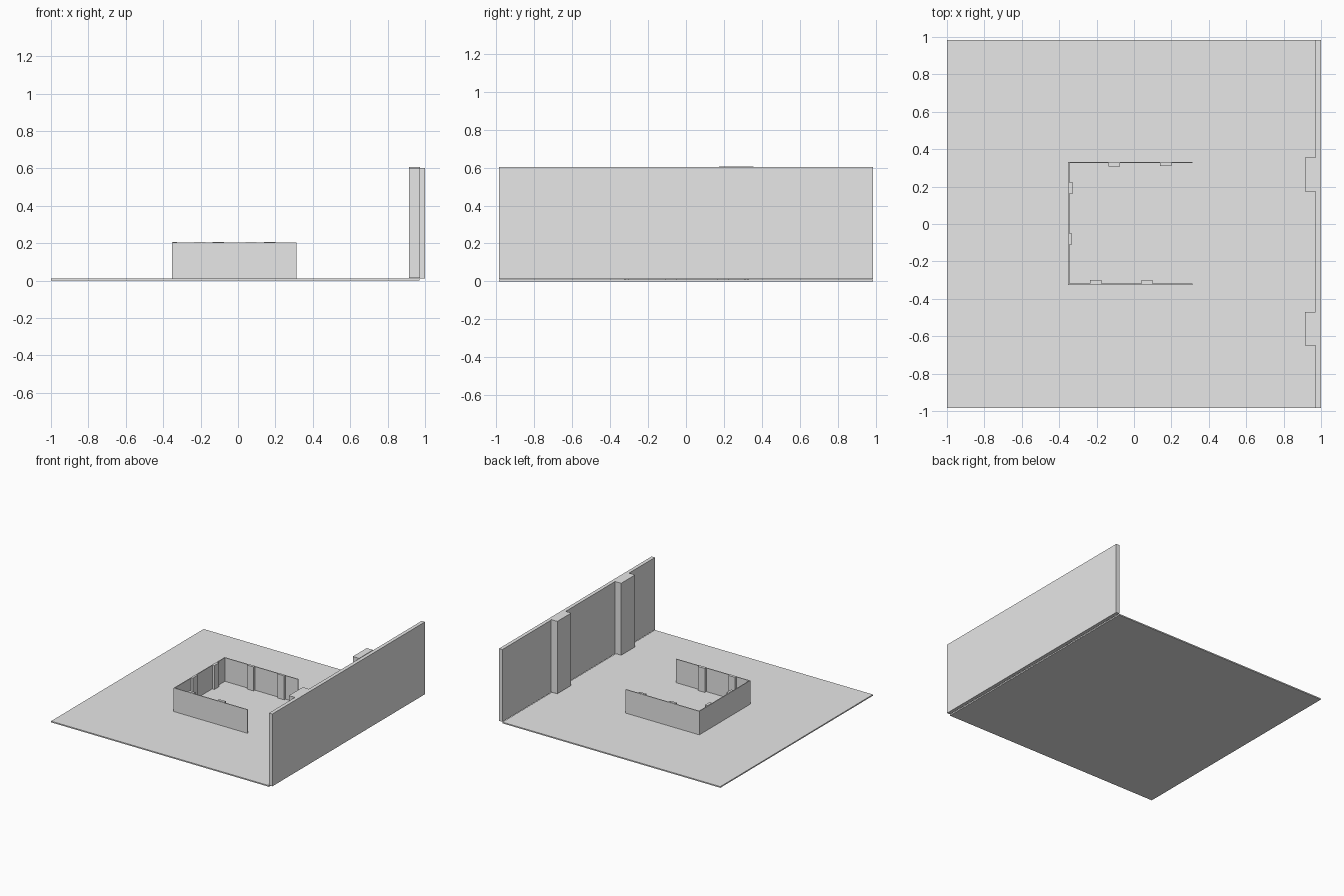
import bpy

cube = bpy.data.objects.get("Cube")
if cube:
    bpy.data.objects.remove(cube, do_unlink=True)

GREY = (0.8, 0.8, 0.8, 1.0)
grey = bpy.data.materials.new("plain_grey")
grey.use_nodes = True
grey.diffuse_color = GREY
grey.node_tree.nodes["Principled BSDF"].inputs["Base Color"].default_value = GREY


def box(name, x, y, z):
    """Add a box spanning the given (low, high) ranges."""
    spans = (x, y, z)
    bpy.ops.mesh.primitive_cube_add(size=1, location=[(a + b) / 2 for a, b in spans])
    obj = bpy.context.object
    obj.name = name
    obj.scale = [b - a for a, b in spans]
    bpy.ops.object.transform_apply(location=False, rotation=False, scale=True)
    obj.data.materials.append(grey)
    return obj


# Floor slab and the tall wall along its left edge
box("floor", (-1, 0.97), (-0.985, 0.985), (0, 0.01))
box("tall_wall", (0.97, 1), (-0.985, 0.985), (0.012, 0.603))

# Pillars on the inner side of the tall wall
for name, y, top in (("front", -0.56, 0.603), ("back", 0.265, 0.607)):
    box(f"tall_pillar_{name}", (0.915, 0.972), (y - 0.09, y + 0.09), (0.015, top))

# Low enclosure, open towards the tall wall
T = 0.007
LEFT, RIGHT, FRONT, BACK = -0.353, 0.313, -0.326, 0.332
LOW = (0.009, 0.203)
box("low_wall_front", (LEFT, RIGHT), (FRONT, FRONT + T), LOW)
box("low_wall_back", (LEFT, RIGHT), (BACK - T, BACK), LOW)
box("low_wall_side", (LEFT, LEFT + T), (FRONT + T, BACK - T), LOW)

# Small pillars against the inner faces of the low walls
HALF, PILLAR = 0.03, (0.009, 0.206)
for i, x in enumerate((-0.205, 0.07)):
    box(f"low_pillar_front_{i}", (x - HALF, x + HALF), (FRONT + T / 2, -0.3), PILLAR)
for i, (x, y) in enumerate(((-0.105, 0.308), (0.17, 0.31))):
    box(f"low_pillar_back_{i}", (x - HALF, x + HALF), (y, BACK - T / 2), PILLAR)
for i, (y, x) in enumerate(((-0.08, -0.332), (0.193, -0.327))):
    box(f"low_pillar_side_{i}", (LEFT + T / 2, x), (y - HALF, y + HALF), PILLAR)
